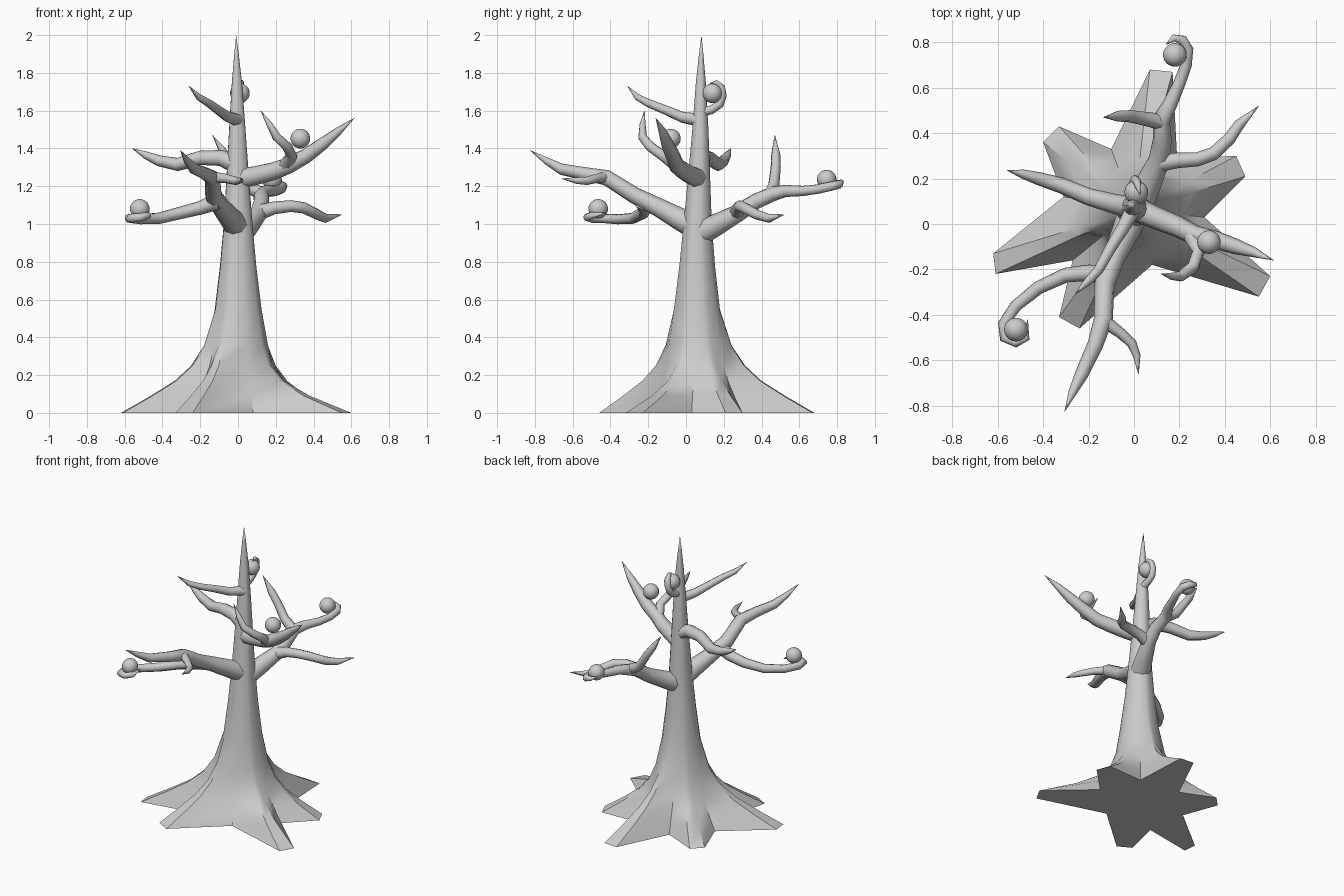
import bpy, bmesh, math
from mathutils import Vector


def branch(name, pts):
    """Tapered round limb through points (x, y, z, radius)."""
    cu = bpy.data.curves.new(name, 'CURVE')
    cu.dimensions = '3D'
    cu.bevel_depth = 1.0
    cu.bevel_resolution = 2
    cu.use_fill_caps = True
    sp = cu.splines.new('POLY')
    sp.points.add(len(pts) - 1)
    for p, (x, y, z, r) in zip(sp.points, pts):
        p.co = (x, y, z, 1)
        p.radius = r
    sp.use_smooth = True
    ob = bpy.data.objects.new(name, cu)
    bpy.context.collection.objects.link(ob)
    bpy.ops.object.select_all(action='DESELECT')
    ob.select_set(True)
    bpy.context.view_layer.objects.active = ob
    bpy.ops.object.convert(target='MESH')


def ball(name, loc):
    bpy.ops.mesh.primitive_uv_sphere_add(segments=24, ring_count=14, radius=0.052, location=loc)
    bpy.context.object.name = name
    bpy.ops.object.shade_smooth()


# Trunk: star-shaped root outline blended into a tapering round section
# each root: two tip corners and the following valley, counter-clockwise, plus steepness
roots = [
    ((.60, -.23), (.49, .21), (.31, .03), 1.6),
    ((.45, .30), (.17, .67), (.19, .29), 1.2),
    ((.07, .68), (-.33, .43), (-.10, .33), 1.0),
    ((-.40, .36), (-.62, -.13), (-.31, .12), 1.2),
    ((-.61, -.22), (-.33, -.41), (-.27, -.16), 1.0),
    ((-.24, -.46), (.55, -.32), (.08, -.18), 1.0),
]
outline = []
for i, (tip, next_tip, valley, k) in enumerate(roots):
    outline += [(tip, k), (valley, 1.0), (next_tip, roots[(i + 1) % 6][3])]

# z, centre x, centre y, radius, root amount
rings = [(0, 0, .06, .19, 1), (.09, 0, .06, .165, .66), (.17, 0, .06, .152, .40),
         (.25, 0, .06, .15, .22), (.36, 0, .057, .146, .08), (.55, 0, .055, .125, 0),
         (.78, 0, .057, .097, 0), (1.0, 0, .06, .077, 0), (1.25, -.002, .068, .06, 0),
         (1.5, -.004, .075, .044, 0), (1.75, -.006, .078, .027, 0), (1.9, -.008, .08, .012, 0)]
bm = bmesh.new()
loops = []
for z, cx, cy, r, f in rings:
    loop = []
    for (x, y), k in outline:
        d = Vector((x, y - .06))
        rr = r + (d.length - r) * f ** k
        d.normalize()
        loop.append(bm.verts.new((cx + d.x * rr, cy + d.y * rr, z)))
    loops.append(loop)
n = len(outline)
for a, b in zip(loops, loops[1:]):
    for i in range(n):
        j = (i + 1) % n
        bm.faces.new((a[i], a[j], b[j], b[i]))
tip = bm.verts.new((-.01, .082, 2.0))
for i in range(n):
    bm.faces.new((loops[-1][i], loops[-1][(i + 1) % n], tip))
bm.faces.new(loops[0][::-1])
me = bpy.data.meshes.new("trunk")
bm.to_mesh(me)
bm.free()
trunk = bpy.data.objects.new("trunk", me)
bpy.context.collection.objects.link(trunk)
bpy.context.view_layer.objects.active = trunk
trunk.select_set(True)
bpy.ops.object.shade_smooth_by_angle(angle=math.radians(40))

# Front limb with a twig and a curled arm
branch("front_branch", [(0, .06, .98, .07), (-.04, -.04, 1.03, .06), (-.09, -.15, 1.09, .05),
                        (-.13, -.27, 1.15, .045), (-.135, -.42, 1.245, .042), (-.17, -.53, 1.265, .035),
                        (-.23, -.66, 1.29, .03), (-.27, -.74, 1.335, .019), (-.305, -.825, 1.39, .001)])
branch("front_twig", [(-.14, -.42, 1.25, .03), (-.06, -.48, 1.24, .024), (-.01, -.525, 1.228, .022),
                      (.012, -.58, 1.23, .017), (.02, -.66, 1.24, .001)])
branch("front_curl", [(-.11, -.23, 1.12, .045), (-.20, -.215, 1.085, .036), (-.30, -.225, 1.06, .033),
                      (-.42, -.28, 1.03, .03), (-.52, -.36, 1.025, .027), (-.575, -.44, 1.03, .025),
                      (-.57, -.50, 1.03, .024), (-.52, -.522, 1.035, .022), (-.475, -.50, 1.045, .018),
                      (-.468, -.42, 1.06, .001)])

# Back limb with two twigs and a curled end
branch("back_branch", [(.01, .07, .95, .07), (.06, .17, 1.0, .058), (.11, .28, 1.06, .047),
                       (.125, .37, 1.12, .042), (.12, .46, 1.16, .04), (.16, .53, 1.175, .032),
                       (.20, .62, 1.175, .027), (.23, .70, 1.185, .025), (.238, .77, 1.20, .024),
                       (.215, .81, 1.21, .023), (.175, .82, 1.22, .016), (.14, .79, 1.23, .001)])
branch("back_up_twig", [(.12, .45, 1.16, .036), (.04, .465, 1.21, .03), (-.02, .475, 1.30, .027),
                        (-.07, .475, 1.37, .024), (-.135, .47, 1.47, .001)])
branch("back_side_twig", [(.11, .27, 1.06, .042), (.19, .28, 1.085, .034), (.28, .285, 1.095, .031),
                          (.35, .31, 1.085, .03), (.42, .375, 1.05, .028), (.465, .44, 1.03, .024),
                          (.55, .52, 1.05, .001)])

# Right upper limb with a bent twig
branch("right_branch", [(0, .07, 1.24, .055), (.09, .03, 1.255, .05), (.19, -.01, 1.28, .047),
                        (.27, -.05, 1.31, .043), (.36, -.07, 1.36, .04), (.45, -.10, 1.425, .034),
                        (.53, -.125, 1.49, .022), (.615, -.16, 1.56, .001)])
branch("right_twig", [(.25, -.05, 1.31, .036), (.285, -.12, 1.36, .029), (.26, -.19, 1.41, .027),
                      (.205, -.23, 1.46, .024), (.165, -.23, 1.53, .016), (.12, -.22, 1.60, .001)])

# Left and top limbs
branch("left_branch", [(0, .07, 1.31, .05), (-.09, .09, 1.35, .043), (-.20, .12, 1.35, .038),
                       (-.32, .17, 1.315, .035), (-.42, .20, 1.335, .029), (-.49, .22, 1.365, .02),
                       (-.56, .237, 1.40, .001)])
branch("upper_left_branch", [(0, .07, 1.55, .035), (-.05, -.02, 1.565, .029), (-.10, -.10, 1.60, .025),
                             (-.155, -.20, 1.64, .022), (-.205, -.255, 1.67, .018), (-.26, -.31, 1.73, .001)])
branch("top_curl", [(0, .07, 1.59, .028), (0, .135, 1.605, .023), (0, .18, 1.635, .022),
                    (.005, .195, 1.68, .021), (.012, .188, 1.725, .019), (.02, .16, 1.75, .013),
                    (.028, .125, 1.745, .001)])

# Round fruits
for name, loc in (("front_ball", (-.52, -.465, 1.08)), ("back_ball", (.18, .745, 1.235)),
                  ("right_ball", (.33, -.08, 1.452)), ("top_ball", (.01, .14, 1.692))):
    ball(name, loc)
